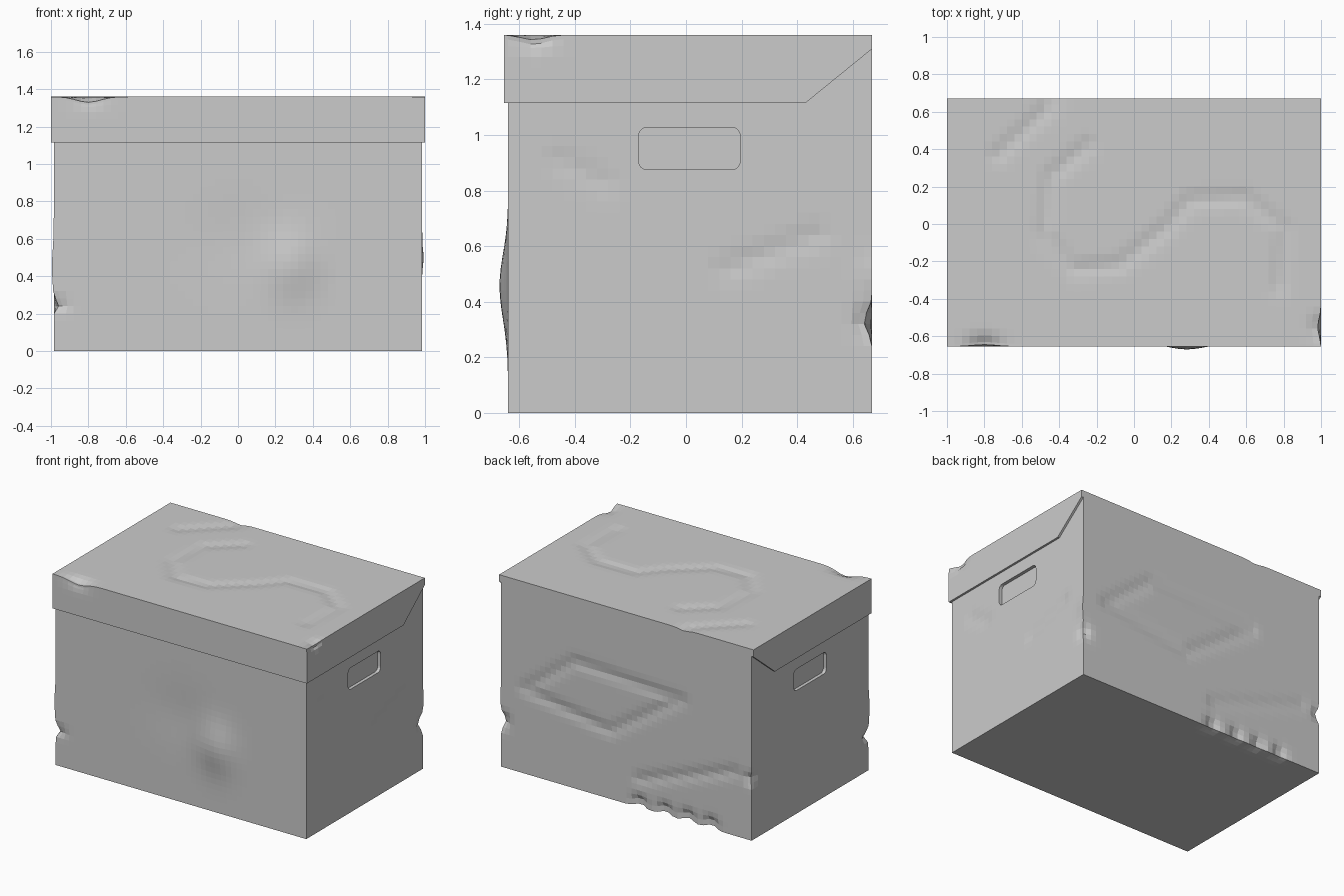
import bpy, bmesh, math
from mathutils import Vector
from mathutils.geometry import intersect_point_line

if "Cube" in bpy.data.objects:
    bpy.data.objects.remove(bpy.data.objects["Cube"])

CELL = 0.04

# Soft dents and bulges: centre, radii, offset
DENTS = [
    ((0.28, -0.64, 0.46), (0.14, 0.15, 0.17), (0, -0.032, 0)),     # front bulge
    ((0.0, -0.64, 0.62), (0.25, 0.15, 0.20), (0, 0.008, 0)),
    ((-0.985, -0.64, 0.25), (0.06, 0.05, 0.03), (0.03, 0.02, 0)),  # crushed edges
    ((-0.985, -0.64, 0.45), (0.05, 0.05, 0.12), (-0.01, 0, 0)),
    ((-0.985, 0.67, 0.43), (0.05, 0.05, 0.04), (0.02, -0.02, 0)),
    ((0.985, 0.67, 0.33), (0.05, 0.05, 0.05), (-0.02, -0.03, 0)),
    ((0.985, 0.67, 0.50), (0.05, 0.05, 0.06), (0.007, 0, 0)),
    ((-0.80, -0.655, 1.36), (0.09, 0.05, 0.05), (0, 0.01, -0.03)),  # lid edge dents
    ((1.0, -0.55, 1.35), (0.05, 0.06, 0.03), (-0.02, 0, -0.02)),
    ((-0.45, 0.67, 1.36), (0.05, 0.06, 0.05), (0, 0, -0.012)),
]
# Notches along the bottom back edge
DENTS += [((x, 0.67, 0.02), (0.05, 0.05, 0.05), (0, -0.03, 0.02))
          for x in (-0.1, -0.3, -0.48, -0.66)]

# Wrinkles: path, offset
RIDGES = [
    ([(-0.73, 0.37, 1.36), (-0.48, 0.6, 1.36)], (0, 0, -0.010)),
    ([(-0.25, 0.42, 1.36), (-0.45, 0.25, 1.36), (-0.48, -0.05, 1.36), (-0.33, -0.24, 1.36),
      (-0.08, -0.22, 1.36), (0.17, -0.02, 1.36), (0.3, 0.13, 1.36), (0.6, 0.14, 1.36),
      (0.8, -0.02, 1.36), (0.78, -0.33, 1.36)], (0, 0, -0.010)),
    ([(0.8, 0.67, 0.6), (0.41, 0.67, 0.9), (-0.43, 0.67, 0.85), (0.13, 0.67, 0.48),
      (0.8, 0.67, 0.6)], (0, -0.010, 0)),
    ([(-0.1, 0.67, 0.2), (-0.85, 0.67, 0.45)], (0, -0.010, 0)),
    ([(0.985, 0.15, 0.52), (0.985, 0.47, 0.64)], (-0.007, 0, 0)),
    ([(0.985, -0.45, 0.91), (0.985, -0.3, 0.83)], (-0.006, 0, 0)),
]
RIDGES = [([Vector(p) for p in path], Vector(off)) for path, off in RIDGES]


def path_distance(p, path):
    best = 9
    for a, b in zip(path, path[1:]):
        q, t = intersect_point_line(p, a, b)
        best = min(best, (p - a.lerp(b, max(0, min(1, t)))).length)
    return best


def crumple(p):
    out = p.copy()
    for c, r, off in DENTS:
        d = sum(((p[i] - c[i]) / r[i]) ** 2 for i in range(3))
        if d < 8:
            out += Vector(off) * math.exp(-d)
    for path, off in RIDGES:
        d = path_distance(p, path) / 0.04
        if d < 3:
            out += off * math.exp(-d * d)
    out.z = max(out.z, 0)
    return out


def prism(name, profile, x0, x1, card=True):
    """Extrude a y-z profile along x; cardboard parts are gridded and crumpled."""
    bm = bmesh.new()
    face = bm.faces.new([bm.verts.new((x0, y, z)) for y, z in profile])
    ext = bmesh.ops.extrude_face_region(bm, geom=[face])["geom"]
    bmesh.ops.translate(bm, vec=(x1 - x0, 0, 0),
                        verts=[v for v in ext if isinstance(v, bmesh.types.BMVert)])
    bmesh.ops.recalc_face_normals(bm, faces=bm.faces)
    if card:
        for axis in range(3):
            normal = Vector((axis == 0, axis == 1, axis == 2))
            for k in range(-25, 36):
                at = k * CELL
                cs = [v.co[axis] for v in bm.verts]
                if min(cs) + 0.004 < at < max(cs) - 0.004:
                    bmesh.ops.bisect_plane(bm, geom=bm.verts[:] + bm.edges[:] + bm.faces[:],
                                           plane_co=normal * at, plane_no=normal)
        for v in bm.verts:
            v.co = crumple(v.co)
    mesh = bpy.data.meshes.new(name)
    bm.to_mesh(mesh)
    bm.free()
    ob = bpy.data.objects.new(name, mesh)
    bpy.context.collection.objects.link(ob)
    return ob


def rect(y0, y1, z0, z1):
    return [(y0, z0), (y1, z0), (y1, z1), (y0, z1)]


def rounded(y0, y1, z0, z1, r, n=4):
    pts = []
    for k, (y, z) in enumerate([(y1 - r, z1 - r), (y0 + r, z1 - r),
                                (y0 + r, z0 + r), (y1 - r, z0 + r)]):
        for i in range(n + 1):
            a = math.pi / 2 * (k + i / n)
            pts.append((y + r * math.cos(a), z + r * math.sin(a)))
    return pts


# Box body
body = prism("box_body", rect(-0.64, 0.67, 0, 1.345), -0.985, 0.985)

# Recessed hand holes on both sides
for side, x0, x1 in (("right", 0.962, 1.1), ("left", -1.1, -0.962)):
    cutter = prism(side + "_handle_cutter", rounded(-0.17, 0.195, 0.875, 1.027, 0.03),
                   x0, x1, card=False)
    cutter.hide_render = True
    cutter.hide_set(True)
    mod = body.modifiers.new(side + "_handle", "BOOLEAN")
    mod.object = cutter
    mod.operation = "DIFFERENCE"
    mod.solver = "EXACT"

# Lid: top sheet, front flap and angled side flaps
prism("lid_top", rect(-0.655, 0.67, 1.345, 1.36), -1, 1)
prism("lid_front_flap", rect(-0.655, -0.64, 1.115, 1.345), -1, 1)
flap = [(-0.64, 1.115), (0.43, 1.115), (0.67, 1.31), (0.67, 1.345), (-0.64, 1.345)]
prism("lid_right_flap", flap, 0.985, 1)
prism("lid_left_flap", flap, -1, -0.985)
